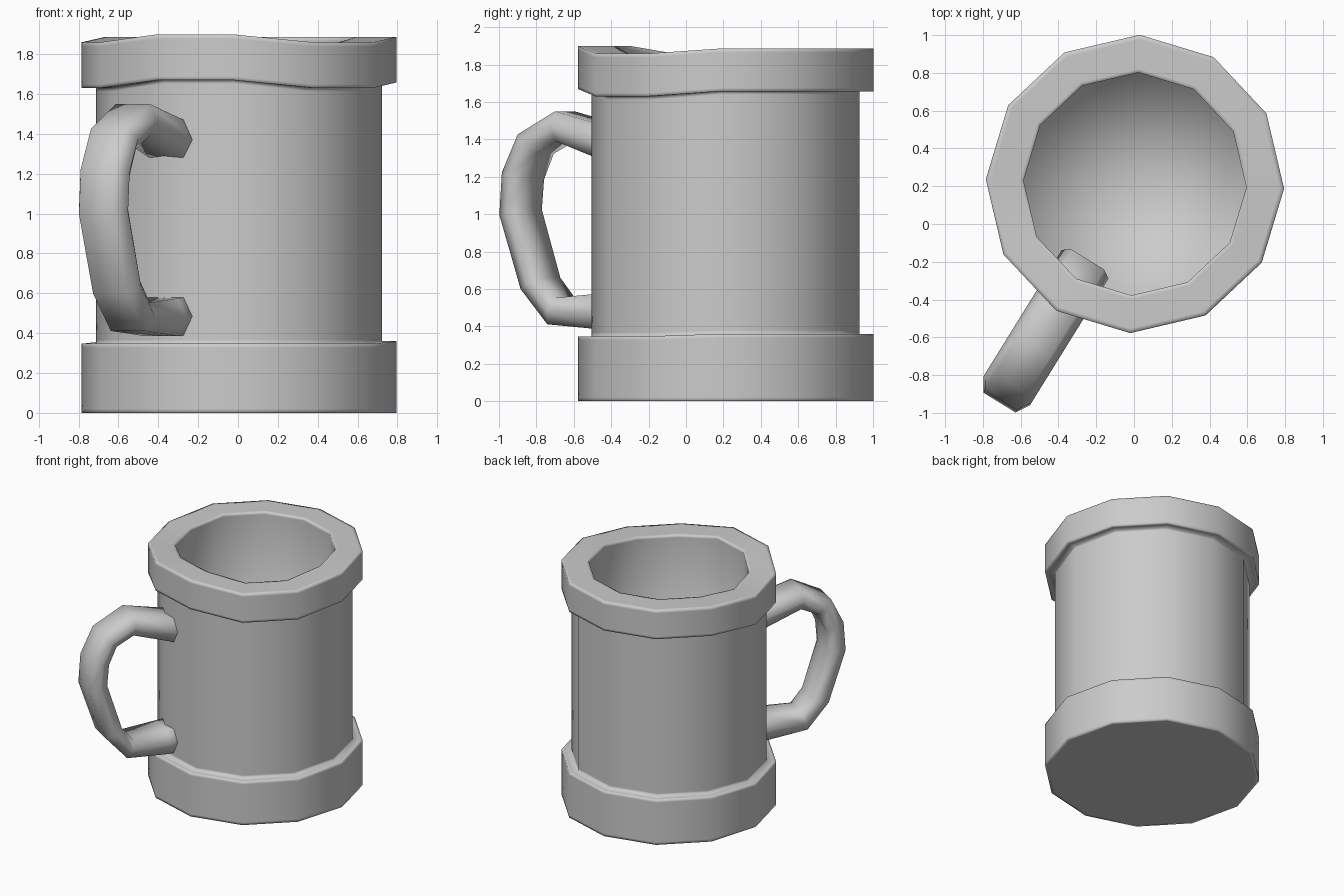
import bpy, bmesh
from math import cos, sin, radians
from mathutils import Vector

if "Cube" in bpy.data.objects:
    bpy.data.objects.remove(bpy.data.objects["Cube"])

CX, CY = 0.005, 0.212        # mug axis
SIDES, TURN = 12, -1.8       # twelve-sided, slightly turned


def skin(name, rings, cap_start=True, cap_end=True):
    """Join equal-sized rings of points into a smooth-shaded skin."""
    bm = bmesh.new()
    loops = [[bm.verts.new(p) for p in ring] for ring in rings]
    n = len(loops[0])
    for a, b in zip(loops, loops[1:]):
        for i in range(n):
            j = (i + 1) % n
            bm.faces.new((a[i], a[j], b[j], b[i]))
    for loop, cap in ((loops[0], cap_start), (loops[-1], cap_end)):
        if cap:
            face = bm.faces.new(loop)
            bmesh.ops.poke(bm, faces=[face])
    bmesh.ops.recalc_face_normals(bm, faces=bm.faces)
    for f in bm.faces:
        f.smooth = True
    mesh = bpy.data.meshes.new(name)
    bm.to_mesh(mesh)
    bm.free()
    obj = bpy.data.objects.new(name, mesh)
    bpy.context.collection.objects.link(obj)
    return obj


# Uneven hand-made height offsets of the rim and the base band, per corner
rim_wave = [0.0] * 6 + [-0.027, -0.027, 0.012, 0.012, -0.027, -0.027]
base_wave = [0.0] * 6 + [-0.013] * 6
level = [0.0] * SIDES

# Mug profile: radius, height, waviness (close loops hold the edges crisp)
profile = [
    (0.765, 0.0, level), (0.79, 0.0, level), (0.79, 0.02, level),
    (0.79, 0.34, base_wave), (0.79, 0.36, base_wave), (0.77, 0.36, base_wave),
    (0.717, 0.36, base_wave), (0.717, 0.38, base_wave),
    (0.717, 1.64, rim_wave), (0.717, 1.657, rim_wave),
    (0.77, 1.657, rim_wave), (0.79, 1.657, rim_wave), (0.79, 1.675, rim_wave),
    (0.79, 1.865, rim_wave), (0.79, 1.886, rim_wave), (0.765, 1.886, rim_wave),
    (0.61, 1.886, rim_wave), (0.59, 1.886, rim_wave), (0.59, 1.865, rim_wave),
    (0.59, 0.15, level),
]
rings = []
for r, z, wave in profile:
    ring = []
    for k in range(SIDES):
        a = radians(TURN + k * 360 / SIDES)
        ring.append((CX + r * cos(a), CY + r * sin(a), z + wave[k]))
    rings.append(ring)
skin("mug_body", rings)

# Handle: flattened hexagonal section swept along a path of (radius, height)
path = [(0.50, 1.31), (0.72, 1.385), (1.01, 1.47), (1.195, 1.375),
        (1.275, 1.205), (1.29, 1.01), (1.165, 0.63), (1.035, 0.482),
        (0.74, 0.48), (0.60, 0.49)]
half_thick = [0.09, 0.09, 0.08, 0.073, 0.073, 0.073, 0.07, 0.075, 0.095, 0.095]
section = [(1, 0.10), (0, 0.145), (-1, 0.10), (-1, -0.10), (0, -0.145), (1, -0.10)]

out = Vector((cos(radians(238.2)), sin(radians(238.2)), 0))
side = Vector((-out.y, out.x, 0))
up = Vector((0, 0, 1))
rings = []
for i, (r, z) in enumerate(path):
    p0, p1 = path[max(i - 1, 0)], path[min(i + 1, len(path) - 1)]
    tangent = (out * (p1[0] - p0[0]) + up * (p1[1] - p0[1])).normalized()
    normal = side.cross(tangent)
    centre = Vector((CX, CY, z)) + out * r
    rings.append([centre + normal * (a * half_thick[i]) + side * b
                  for a, b in section])
skin("handle", rings)
